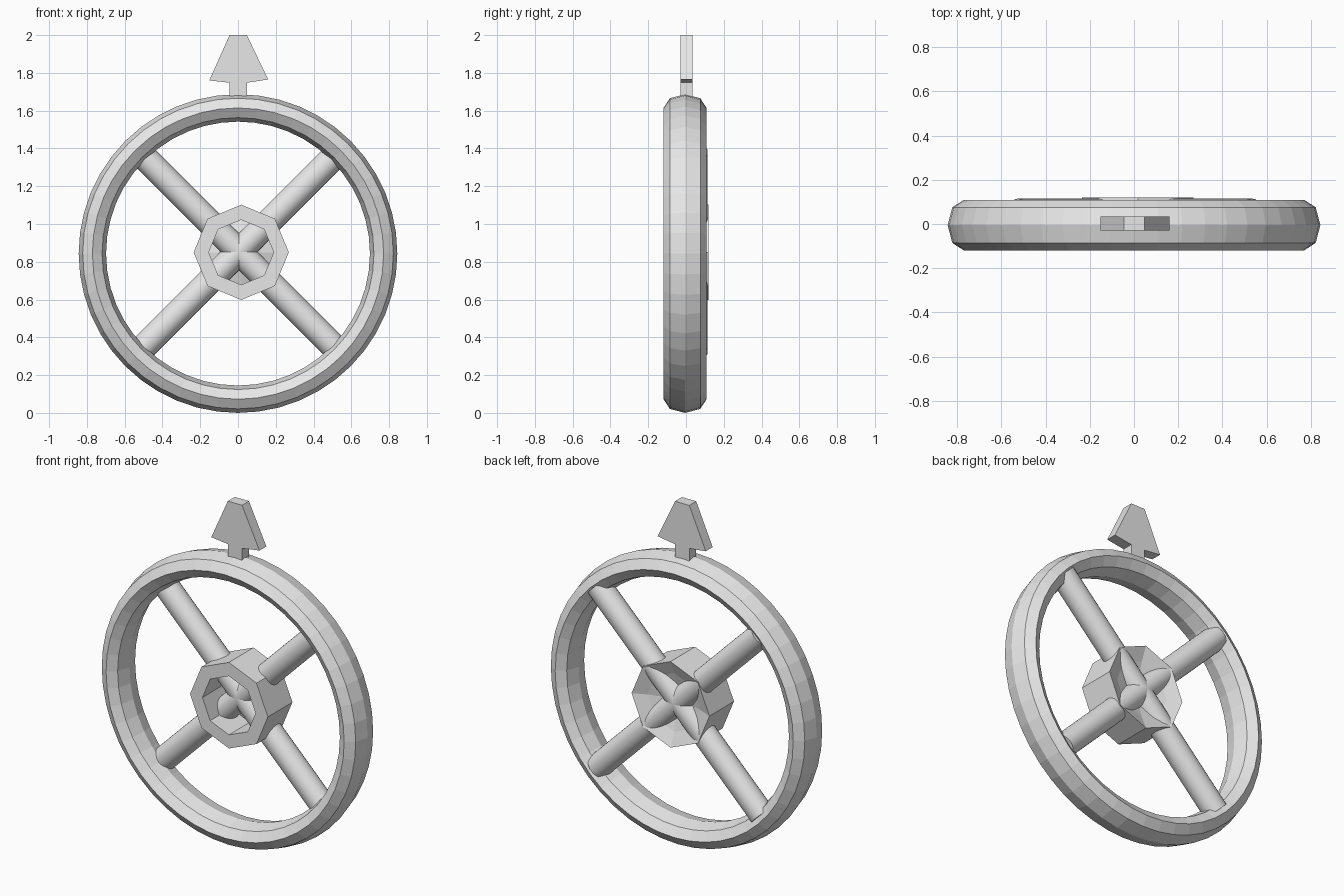
import bpy, bmesh, math
from mathutils import Matrix, Vector

if "Cube" in bpy.data.objects:
    bpy.data.objects.remove(bpy.data.objects["Cube"])

grey = bpy.data.materials.new("light grey")
grey.diffuse_color = (0.8, 0.8, 0.8, 1)
grey.use_nodes = True
grey.node_tree.nodes["Principled BSDF"].inputs["Base Color"].default_value = grey.diffuse_color

CENTRE = Vector((0, -0.005, 0.846))


def add_object(name, bm, smooth=False):
    bmesh.ops.recalc_face_normals(bm, faces=bm.faces)
    mesh = bpy.data.meshes.new(name)
    bm.to_mesh(mesh)
    bm.free()
    mesh.materials.append(grey)
    obj = bpy.data.objects.new(name, mesh)
    bpy.context.collection.objects.link(obj)
    if smooth:
        bpy.ops.object.select_all(action='DESELECT')
        obj.select_set(True)
        bpy.context.view_layer.objects.active = obj
        bpy.ops.object.shade_smooth_by_angle(angle=math.radians(30))
    return obj


def circle(bm, centre, radius, y, sides):
    """Loop of vertices facing along y, with one vertex at the top."""
    return [bm.verts.new((centre.x + radius * math.sin(math.tau * i / sides), y,
                          centre.z + radius * math.cos(math.tau * i / sides)))
            for i in range(sides)]


def bridge(bm, a, b):
    n = len(a)
    for i in range(n):
        j = (i + 1) % n
        bm.faces.new((a[i], a[j], b[j], b[i]))


# Rim: eight-sided oval section swept round the wheel
bm = bmesh.new()
loops = []
for k in range(8):
    a = math.tau * k / 8
    loops.append(circle(bm, CENTRE, 0.771 + 0.0725 * math.cos(a),
                        CENTRE.y + 0.114 * math.sin(a), 48))
for k in range(8):
    bridge(bm, loops[k], loops[(k + 1) % 8])
add_object("rim", bm)

# Spokes: two crossed bars set towards the back
for name, sign in (("rising_spoke_bar", 1), ("falling_spoke_bar", -1)):
    bm = bmesh.new()
    bmesh.ops.create_cone(bm, cap_ends=True, segments=24, radius1=0.069,
                          radius2=0.069, depth=1.5)
    bm.transform(Matrix.Translation((0.005, 0.046, 0.853))
                 @ Matrix.Rotation(sign * math.radians(45), 4, 'Y'))
    add_object(name, bm, smooth=True)

# Hub: octagonal block, open at the front, with a sunken cone at the back
bm = bmesh.new()
hub = Vector((0.017, 0, 0.85))
front_outer = circle(bm, hub, 0.252, -0.108, 8)
front_inner = circle(bm, hub, 0.172, -0.108, 8)
inner_back = circle(bm, hub, 0.172, 0.085, 8)
back_outer = circle(bm, hub, 0.252, 0.119, 8)
bridge(bm, front_inner, inner_back)
bridge(bm, front_outer, front_inner)
bridge(bm, back_outer, front_outer)
bridge(bm, inner_back, back_outer)
apex = bm.verts.new((hub.x, 0.035, hub.z))
for i in range(8):
    bm.faces.new((inner_back[i], inner_back[(i + 1) % 8], apex))
add_object("hub", bm)

# Pointer: flat arrow plate on top of the rim
outline = [(-0.045, 1.66), (0.047, 1.66), (0.047, 1.748), (0.16, 1.765),
           (0.047, 2.0), (-0.045, 2.0), (-0.152, 1.76), (-0.045, 1.748)]
bm = bmesh.new()
face = bm.faces.new([bm.verts.new((x, -0.03, z)) for x, z in outline])
ext = bmesh.ops.extrude_face_region(bm, geom=[face])
bmesh.ops.translate(bm, vec=(0, 0.064, 0),
                    verts=[v for v in ext["geom"] if isinstance(v, bmesh.types.BMVert)])
add_object("pointer", bm)

# Stand the wheel exactly on the ground
rim = bpy.data.objects["rim"]
lowest = min(v.co.z for v in rim.data.vertices)
rim.data.transform(Matrix.Translation((0, 0, -lowest)))
